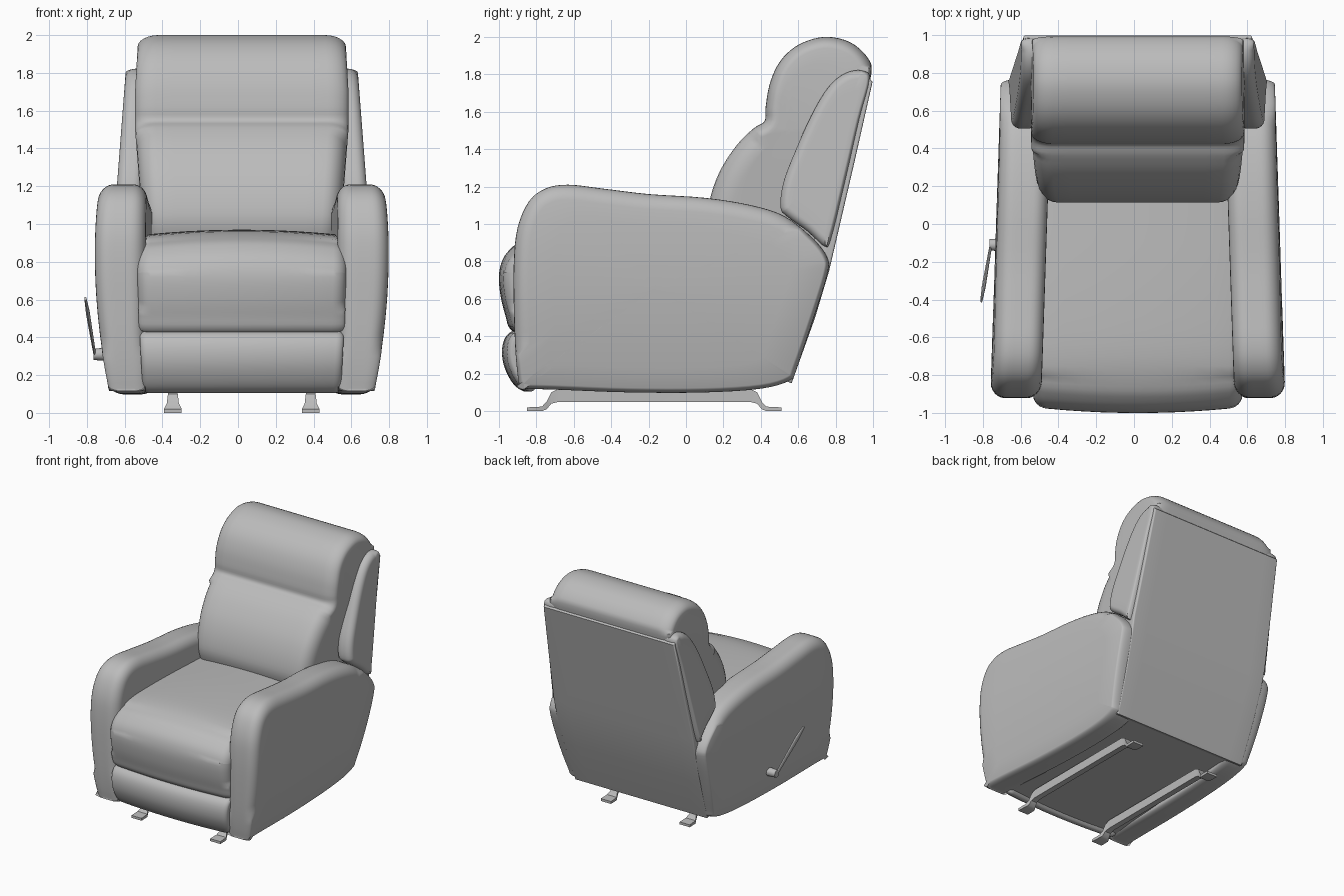
import bpy, bmesh, math
from mathutils import Vector

if "Cube" in bpy.data.objects:
    bpy.data.objects.remove(bpy.data.objects["Cube"], do_unlink=True)

CX = 0.02  # the body sits slightly off centre because of the lever

grey = bpy.data.materials.new("soft grey")
grey.use_nodes = True
grey.diffuse_color = (0.5, 0.5, 0.5, 1)
grey.node_tree.nodes["Principled BSDF"].inputs["Base Color"].default_value = (0.5, 0.5, 0.5, 1)


def finish(name, bm, angle=45):
    bmesh.ops.recalc_face_normals(bm, faces=bm.faces)
    mesh = bpy.data.meshes.new(name)
    bm.to_mesh(mesh)
    bm.free()
    mesh.materials.append(grey)
    ob = bpy.data.objects.new(name, mesh)
    bpy.context.collection.objects.link(ob)
    bpy.ops.object.select_all(action='DESELECT')
    ob.select_set(True)
    bpy.context.view_layer.objects.active = ob
    bpy.ops.object.shade_smooth_by_angle(angle=math.radians(angle))
    return ob


def smooth_loop(pts, steps=4):
    """Closed Catmull-Rom curve through the points."""
    p = [Vector(q) for q in pts]
    n, out = len(p), []
    for i in range(n):
        a, b, c, d = p[i - 1], p[i], p[(i + 1) % n], p[(i + 2) % n]
        for k in range(steps):
            t = k / steps
            out.append(0.5 * (2 * b + (c - a) * t + (2 * a - 5 * b + 4 * c - d) * t * t
                              + (3 * b - a - 3 * c + d) * t ** 3))
    return out


def inward_normals(loop):
    area = sum(loop[i - 1].cross(loop[i]) for i in range(len(loop)))
    sign = 1 if area > 0 else -1
    result = []
    for i in range(len(loop)):
        t = (loop[(i + 1) % len(loop)] - loop[i - 1]).normalized()
        result.append(Vector((-t.y, t.x)) * sign)
    return result


def pillow(name, pts, x0, x1, rx, inset, warp, mirror=False, steps=4, spans=10):
    """Loft a (y, z) outline across x with rounded rims and gently closed sides."""
    loop = smooth_loop(pts, steps) if steps else [Vector(q) for q in pts]
    normals = inward_normals(loop)
    centre = sum(loop, Vector((0, 0))) / len(loop)
    # each station is x, inset share, shrink towards the centre
    rim = [(x0 + rx * (1 - math.sin(a)), 1 - math.cos(a))
           for a in (math.pi / 2 * (1 - k / 6) for k in range(7))]
    rim = [(x, s, 1) for x, s in ((x0 + rx * (1 - math.cos(k * math.pi / 12)),
                                  1 - math.sin(k * math.pi / 12)) for k in range(7))]
    cap = [(x0, 1, f) for f in (0.05, 0.3, 0.55, 0.8)]
    start = cap + rim
    middle = [(x0 + rx + (x1 - x0 - 2 * rx) * k / spans, 0, 1) for k in range(1, spans)]
    end = [(x0 + x1 - x, s, f) for x, s, f in reversed(start)]
    bm = bmesh.new()
    rings = []
    for x, share, shrink in start + middle + end:
        ring = []
        for p, nrm in zip(loop, normals):
            q = p + nrm * inset(p.x, p.y) * share
            q = centre + (q - centre) * shrink
            co = Vector(warp(x, q.x, q.y))
            co.x = CX - co.x if mirror else CX + co.x
            ring.append(bm.verts.new(co))
        rings.append(ring)
    n = len(loop)
    for a, b in zip(rings, rings[1:]):
        for i in range(n):
            j = (i + 1) % n
            bm.faces.new((a[i], a[j], b[j], b[i]))
    bm.faces.new(rings[0])
    bm.faces.new(rings[-1])
    return finish(name, bm)


# Arms: rounded slabs that bulge outwards and close in towards the back
arm = [(-0.89, 0.13), (-0.91, 0.3), (-0.92, 0.55), (-0.92, 0.8), (-0.9, 0.98), (-0.84, 1.12),
       (-0.75, 1.19), (-0.63, 1.21), (-0.45, 1.19), (-0.2, 1.16), (0.1, 1.14), (0.35, 1.1),
       (0.53, 1.04), (0.68, 0.92), (0.755, 0.82), (0.755, 0.73), (0.68, 0.49), (0.59, 0.23),
       (0.555, 0.165), (0.4, 0.12), (0.1, 0.1), (-0.3, 0.1), (-0.7, 0.115), (-0.87, 0.12)]


def arm_inset(y, z):
    return 0.025 if z < 0.35 or y > 0.6 else 0.08


def arm_warp(x, y, z):
    f = (x - 0.51) / 0.27
    bulge = -0.08 * ((0.85 - z) / 0.75) ** 2 if z < 0.85 else -0.15 * (z - 0.85) ** 2
    return x + f * bulge - 0.055 * (y + 0.9) / 1.65, y, z


# Wings beside the backrest
wing = [(0.505, 1.09), (0.52, 1.22), (0.58, 1.38), (0.67, 1.58), (0.76, 1.73), (0.85, 1.805),
        (0.94, 1.82), (0.985, 1.77), (0.93, 1.56), (0.85, 1.22), (0.775, 0.92), (0.74, 0.88),
        (0.65, 0.96), (0.54, 1.04)]


def wing_warp(x, y, z):
    return x - 0.05 * (z - 1.15) / 0.65, y, z


for side, flip in (("left", False), ("right", True)):
    pillow(side + "_arm", arm, 0.51, 0.78, 0.08, arm_inset, arm_warp, flip, spans=4)
    pillow(side + "_wing", wing, 0.53, 0.665, 0.05,
           lambda y, z: 0.02 if y > 0.2 * z + 0.57 else 0.045, wing_warp, flip, spans=3)

# Backrest cushion: lumbar bulge, crease and rolled head pad
back = [(0.12, 0.98), (0.125, 1.12), (0.18, 1.28), (0.27, 1.42), (0.36, 1.51), (0.42, 1.55),
        (0.425, 1.62), (0.445, 1.74), (0.49, 1.85), (0.56, 1.93), (0.65, 1.98), (0.76, 2.0),
        (0.88, 1.97), (0.97, 1.89), (0.99, 1.8), (0.93, 1.55), (0.85, 1.2), (0.74, 0.86),
        (0.45, 0.82), (0.2, 0.85)]


def back_warp(x, y, z):
    return x * (1 - 0.07 * max(0, (1.5 - z) / 0.5) - 0.03 * max(0, (z - 1.7) / 0.3)), y, z


pillow("backrest_cushion", back, -0.565, 0.565, 0.11,
       lambda y, z: 0.02 if y > 0.7 and z < 1.85 else 0.12 if z < 1.5 else 0.06, back_warp)

# Rear panel closing the backrest and the body
panel = [(0.565, 0.15), (0.69, 0.5), (0.765, 0.75), (0.8, 0.9), (0.9, 1.33), (0.997, 1.76),
         (0.97, 1.785), (0.9, 1.76), (0.8, 1.3), (0.68, 0.9), (0.58, 0.6), (0.5, 0.17)]
pillow("rear_panel", panel, -0.65, 0.65, 0.012, lambda y, z: 0.01,
       lambda x, y, z: (x * (1 - 0.07 * abs(z - 0.87) / 0.9), y, z), steps=0)

# Seat cushion rolling over the front edge
seat = [(-0.86, 0.92), (-0.93, 0.875), (-0.98, 0.81), (-1.0, 0.72), (-0.99, 0.61), (-0.965, 0.51),
        (-0.94, 0.44), (-0.87, 0.425), (-0.5, 0.43), (0, 0.43), (0.4, 0.43), (0.6, 0.5),
        (0.65, 0.7), (0.6, 0.9), (0.4, 0.95), (0, 0.965), (-0.4, 0.97), (-0.7, 0.96)]


def seat_warp(x, y, z):
    curve = (x / 0.55) ** 2
    return x * (0.96 + 0.04 * min(1, z / 0.8)), y + 0.03 * curve * (y < -0.8), z - 0.03 * curve * (z > 0.75)


pillow("seat_cushion", seat, -0.555, 0.555, 0.07, lambda y, z: 0.06 if z > 0.55 else 0.02, seat_warp)

# Folded footrest pad under the seat
foot_pad = [(-0.92, 0.43), (-0.965, 0.395), (-0.983, 0.33), (-0.975, 0.25), (-0.94, 0.17),
            (-0.895, 0.12), (-0.84, 0.11), (-0.8, 0.2), (-0.8, 0.35), (-0.84, 0.43)]
pillow("footrest_pad", foot_pad, -0.54, 0.54, 0.04, lambda y, z: 0.025,
       lambda x, y, z: (x * (0.96 + 0.1 * z), y + 0.03 * (x / 0.54) ** 2, z))

# Body underside
body = [(-0.85, 0.125), (0.54, 0.16), (0.66, 0.6), (-0.85, 0.6)]
pillow("body_base", body, -0.55, 0.55, 0.01, lambda y, z: 0.01, lambda x, y, z: (x, y, z), steps=0)


# Base rails with flared feet: rectangular sections along y
def rail(name, x):
    half = [(0.68, 0.01, 0.047, 0.01), (0.6, 0.012, 0.045, 0.012), (0.575, 0.03, 0.032, 0.02),
            (0.55, 0.07, 0.026, 0.03), (0.51, 0.085, 0.024, 0.035)]
    sections = [(-y, z, w, h) for y, z, w, h in half] + half[::-1]
    bm = bmesh.new()
    rings = [[bm.verts.new((x + sx * w, y - 0.17, z + sz * h))
              for sx, sz in ((-1, -1), (1, -1), (1, 1), (-1, 1))] for y, z, w, h in sections]
    for a, b in zip(rings, rings[1:]):
        for i in range(4):
            j = (i + 1) % 4
            bm.faces.new((a[i], a[j], b[j], b[i]))
    bm.faces.new(rings[0])
    bm.faces.new(rings[-1])
    return finish(name, bm, 35)


rail("left_base_rail", CX + 0.365)
rail("right_base_rail", CX - 0.365)


# Reclining lever: flat tapered blade on a round pivot
def tapered(name, a, b, r1, r2, flat=1):
    a, b = Vector(a), Vector(b)
    bm = bmesh.new()
    bmesh.ops.create_cone(bm, cap_ends=True, segments=16, radius1=r1, radius2=r2, depth=(b - a).length)
    axis = (b - a).normalized()
    across = axis.cross(Vector((1, 0, 0)) if abs(axis.x) < 0.9 else Vector((0, 1, 0))).normalized()
    thick = axis.cross(across)
    for v in bm.verts:
        v.co = (a + b) / 2 + across * v.co.x + thick * v.co.y * flat + axis * v.co.z
    return finish(name, bm, 40)


tapered("lever_pivot", (-0.69, -0.11, 0.31), (-0.765, -0.11, 0.31), 0.035, 0.03)
tapered("lever_blade", (-0.755, -0.1, 0.29), (-0.795, -0.33, 0.53), 0.016, 0.026, 0.4)
tapered("lever_tip", (-0.795, -0.33, 0.53), (-0.808, -0.405, 0.605), 0.026, 0.014, 0.4)
